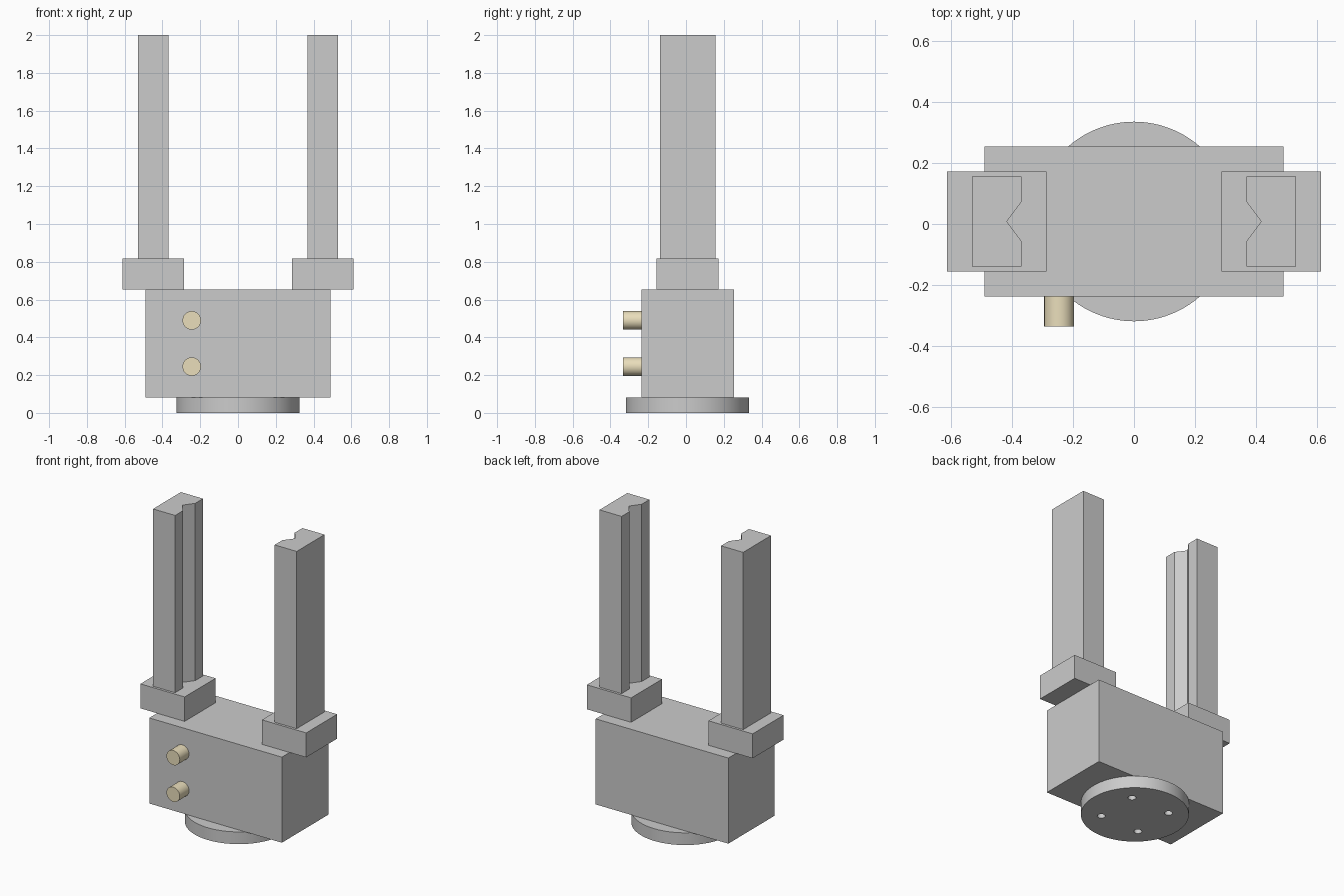
import bpy, bmesh, math
from mathutils import Matrix

if "Cube" in bpy.data.objects:
    bpy.data.objects.remove(bpy.data.objects["Cube"])

U = 2 / 24.5      # design unit: the whole gripper is 24.5 units tall
CY = 0.1          # body centre offset in y, in units


def finish(name, bm, smooth=False):
    bmesh.ops.recalc_face_normals(bm, faces=bm.faces)
    bm.transform(Matrix.Scale(U, 4) @ Matrix.Translation((0, CY, 0)))
    mesh = bpy.data.meshes.new(name)
    bm.to_mesh(mesh)
    bm.free()
    obj = bpy.data.objects.new(name, mesh)
    bpy.context.collection.objects.link(obj)
    bpy.ops.object.select_all(action='DESELECT')
    obj.select_set(True)
    bpy.context.view_layer.objects.active = obj
    if smooth:
        bpy.ops.object.shade_smooth_by_angle(angle=math.radians(30))
    return obj


def prism(name, profile, z0, z1):
    bm = bmesh.new()
    face = bm.faces.new([bm.verts.new((x, y, z0)) for x, y in profile])
    top = bmesh.ops.extrude_face_region(bm, geom=[face], use_keep_orig=True)["geom"]
    verts = [v for v in top if isinstance(v, bmesh.types.BMVert)]
    bmesh.ops.translate(bm, verts=verts, vec=(0, 0, z1 - z0))
    return finish(name, bm)


def box(name, x0, x1, half_y, z0, z1):
    return prism(name, [(x0, -half_y), (x1, -half_y), (x1, half_y), (x0, half_y)], z0, z1)


def add_cylinder(bm, radius, depth, matrix, segments):
    bmesh.ops.create_cone(bm, cap_ends=True, segments=segments, radius1=radius,
                          radius2=radius, depth=depth, matrix=matrix)


# Mounting flange with four diagonal bolt holes
bm = bmesh.new()
add_cylinder(bm, 4, 1, Matrix.Translation((0, 0, 0.5)), 96)
flange = finish("mounting_flange", bm)
bm = bmesh.new()
for i in range(4):
    turn = Matrix.Rotation(math.radians(45 + 90 * i), 4, 'Z')
    add_cylinder(bm, 0.3, 2, turn @ Matrix.Translation((2.5, 0, 0.5)), 32)
cutter = finish("bolt_hole_cutter", bm)
cutter.hide_render = True
mod = flange.modifiers.new("bolt_holes", 'BOOLEAN')
mod.operation = 'DIFFERENCE'
mod.solver = 'EXACT'
mod.object = cutter
bpy.context.view_layer.objects.active = flange
bpy.ops.object.modifier_apply(modifier=mod.name)
bpy.data.objects.remove(cutter)
bpy.ops.object.select_all(action='DESELECT')
flange.select_set(True)
bpy.context.view_layer.objects.active = flange
bpy.ops.object.shade_smooth_by_angle(angle=math.radians(30))

# Main body
box("gripper_body", -6, 6, 3, 1, 8)

# Jaw carriages and fingers with a V notch on the inner side
for side, s in (("left", -1), ("right", 1)):
    box(side + "_jaw_carriage", 3.5 * s, 7.5 * s, 2, 8, 10)
    profile = [(6.5, -1.8), (6.5, 1.8), (4.5, 1.8), (4.5, 0.8),
               (5.1, 0), (4.5, -0.8), (4.5, -1.8)]
    prism(side + "_finger", [(x * s, y) for x, y in profile], 10, 24.5)

# Brass air ports on the front
brass = bpy.data.materials.new("brass")
brass.diffuse_color = (0.82, 0.73, 0.5, 1)
brass.use_nodes = True
brass.node_tree.nodes["Principled BSDF"].inputs["Base Color"].default_value = brass.diffuse_color
for label, z in (("lower", 3), ("upper", 6)):
    bm = bmesh.new()
    add_cylinder(bm, 0.6, 1.2, Matrix.Translation((-3, -3.6, z))
                 @ Matrix.Rotation(math.pi / 2, 4, 'X'), 48)
    finish(label + "_air_port", bm, smooth=True).data.materials.append(brass)
